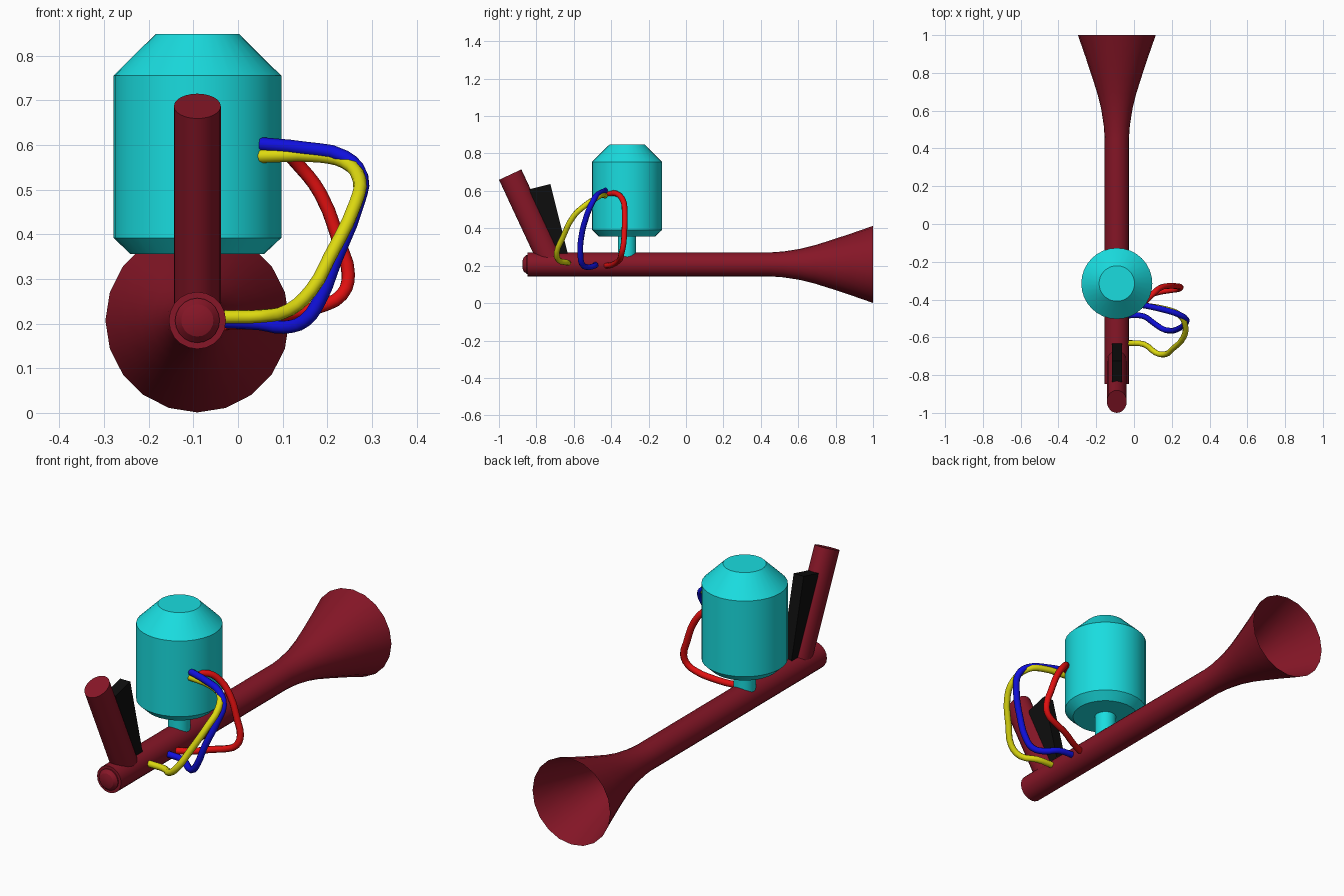
import bpy, bmesh
from math import cos, sin, pi, radians
from mathutils import Matrix, Vector

if "Cube" in bpy.data.objects:
    bpy.data.objects.remove(bpy.data.objects["Cube"])

CX = -0.091   # centre line of the body


def material(name, rgb):
    m = bpy.data.materials.new(name)
    m.diffuse_color = (*rgb, 1)
    m.use_nodes = True
    m.node_tree.nodes["Principled BSDF"].inputs["Base Color"].default_value = m.diffuse_color
    return m


MAROON = material("maroon", (0.24, 0.008, 0.02))
CYAN = material("cyan", (0.01, 0.72, 0.74))
BLACK = material("black", (0.004, 0.004, 0.004))
RED = material("red", (0.75, 0.005, 0.005))
BLUE = material("blue", (0.005, 0.005, 0.72))
YELLOW = material("yellow", (0.72, 0.69, 0.005))


def finish(name, bm, mat, smooth=True, matrix=None):
    if matrix:
        bm.transform(matrix)
    me = bpy.data.meshes.new(name)
    bm.to_mesh(me)
    bm.free()
    ob = bpy.data.objects.new(name, me)
    bpy.context.collection.objects.link(ob)
    me.materials.append(mat)
    if smooth:
        bpy.ops.object.select_all(action='DESELECT')
        ob.select_set(True)
        bpy.context.view_layer.objects.active = ob
        bpy.ops.object.shade_smooth_by_angle(angle=radians(30))
    return ob


def lathe(name, profile, sides, mat, matrix, cap_start=True, cap_end=True):
    """Revolve (radius, height) points around z, then place with matrix."""
    bm = bmesh.new()
    rings = [[bm.verts.new((r * cos(2 * pi * i / sides), r * sin(2 * pi * i / sides), h))
              for i in range(sides)] for r, h in profile]
    for a, b in zip(rings, rings[1:]):
        for i in range(sides):
            j = (i + 1) % sides
            bm.faces.new((a[i], a[j], b[j], b[i]))
    if cap_start:
        bm.faces.new(rings[0][::-1])
    if cap_end:
        bm.faces.new(rings[-1])
    return finish(name, bm, mat, True, matrix)


def hose(name, points, mat, radius=0.0155):
    cu = bpy.data.curves.new(name, 'CURVE')
    cu.dimensions = '3D'
    cu.bevel_depth = radius
    cu.bevel_resolution = 2
    cu.resolution_u = 3
    cu.use_fill_caps = True
    sp = cu.splines.new('BEZIER')
    sp.bezier_points.add(len(points) - 1)
    for bp, p in zip(sp.bezier_points, points):
        bp.co = p
        bp.handle_left_type = bp.handle_right_type = 'AUTO'
    ob = bpy.data.objects.new(name, cu)
    bpy.context.collection.objects.link(ob)
    cu.materials.append(mat)
    bpy.ops.object.select_all(action='DESELECT')
    ob.select_set(True)
    bpy.context.view_layer.objects.active = ob
    bpy.ops.object.convert(target='MESH')


# barrel with domed front end and open flared bell at the back
barrel_axis = Matrix.Translation((CX, 0, 0.207)) @ Matrix.Rotation(-pi / 2, 4, 'X')
lathe("flared_barrel",
      [(0.018, -0.875), (0.036, -0.869), (0.050, -0.853), (0.050, -0.848), (0.064, -0.848),
       (0.064, 0.45), (0.069, 0.52), (0.083, 0.61), (0.103, 0.69), (0.128, 0.77),
       (0.166, 0.885), (0.206, 1.0)], 20, MAROON, barrel_axis, cap_end=False)

# tank and the short pipe that feeds the barrel
tank_place = Matrix.Translation((CX, -0.315, 0))
lathe("tank", [(0.150, 0.356), (0.188, 0.392), (0.188, 0.755), (0.094, 0.848)],
      32, CYAN, tank_place)
lathe("tank_pipe", [(0.049, 0.245), (0.049, 0.36)], 24, CYAN, tank_place)

# oval handle leaning forward
handle_place = (Matrix.Translation((CX, -0.94, 0.687)) @ Matrix.Rotation(radians(25), 4, 'X')
                @ Matrix.Diagonal((0.0525, 0.066, 1, 1)))
lathe("handle", [(1, -0.50), (1, 0)], 24, MAROON, handle_place)

# black slab behind the handle
bm = bmesh.new()
bmesh.ops.create_cube(bm, size=1)
finish("handle_brace", bm, BLACK, False,
       Matrix.Translation((CX, -0.781, 0.623)) @ Matrix.Rotation(radians(14), 4, 'X')
       @ Matrix.Diagonal((0.053, 0.115, 0.40, 1)) @ Matrix.Translation((0, 0, -0.5)))

# three hoses from tank to barrel
hose("red_hose", [(0.05, -0.42, 0.583), (0.10, -0.37, 0.585), (0.14, -0.337, 0.55),
                  (0.185, -0.328, 0.49), (0.228, -0.33, 0.377), (0.247, -0.335, 0.31),
                  (0.233, -0.345, 0.265), (0.183, -0.352, 0.238), (0.116, -0.365, 0.222),
                  (0.03, -0.40, 0.203), (-0.03, -0.425, 0.20)], RED)
hose("blue_hose", [(0.05, -0.43, 0.602), (0.15, -0.452, 0.592), (0.239, -0.48, 0.573),
                   (0.277, -0.505, 0.53), (0.268, -0.53, 0.47), (0.217, -0.562, 0.34),
                   (0.183, -0.564, 0.253), (0.15, -0.555, 0.207), (0.105, -0.525, 0.192),
                   (0.05, -0.488, 0.20), (-0.03, -0.484, 0.205)], BLUE)
hose("yellow_hose", [(0.045, -0.43, 0.575), (0.183, -0.455, 0.576), (0.239, -0.48, 0.562),
                     (0.272, -0.54, 0.522), (0.262, -0.60, 0.466), (0.205, -0.66, 0.348),
                     (0.165, -0.69, 0.276), (0.116, -0.682, 0.231), (0.054, -0.637, 0.217),
                     (-0.03, -0.63, 0.215)], YELLOW)
